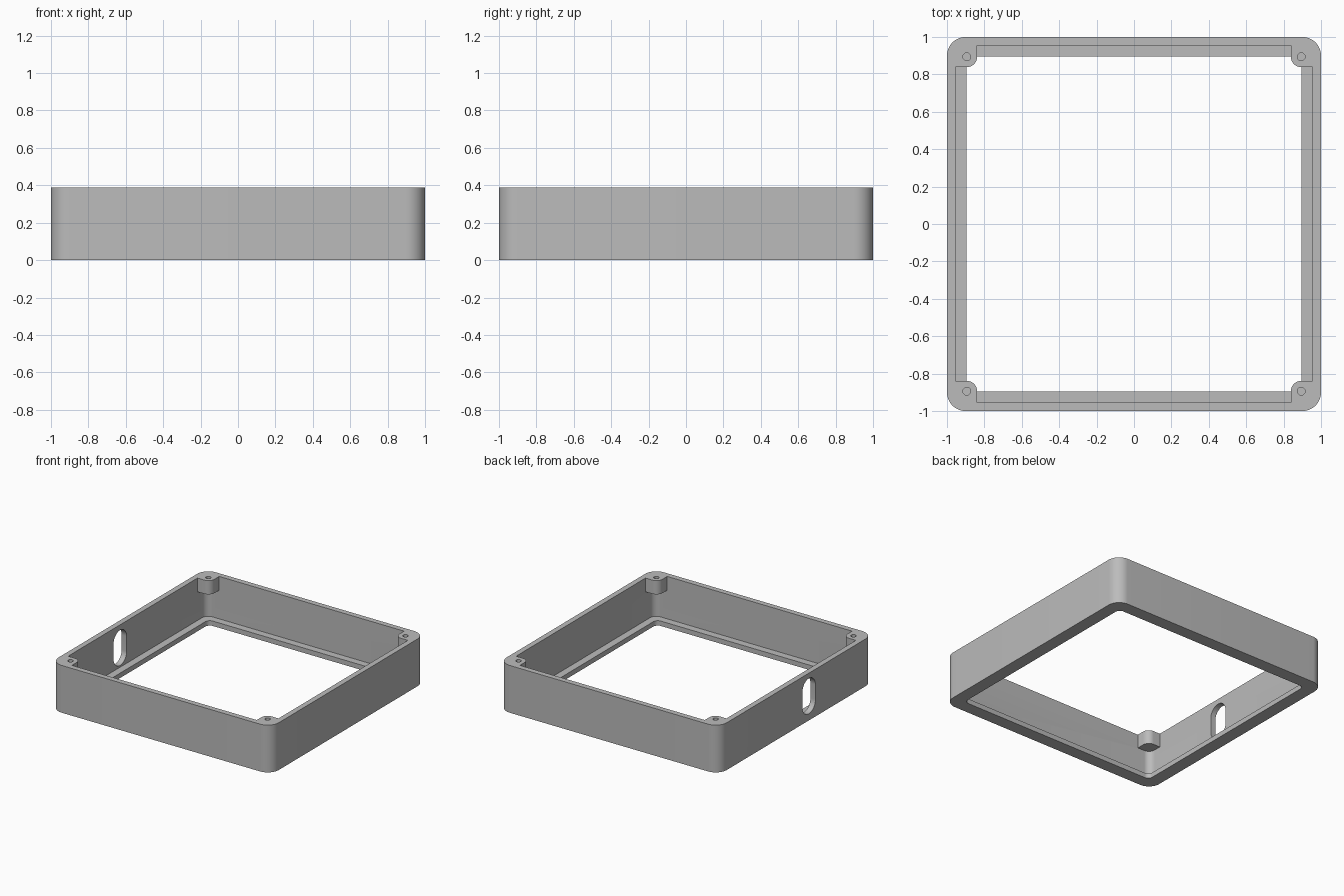
import bpy, bmesh, math

cube = bpy.data.objects.get("Cube")
if cube:
    bpy.data.objects.remove(cube)

HEIGHT = 0.388      # overall height
WALL = 0.955        # half width of the cavity
FLOOR = 0.04        # thickness of the bottom lip
POST = 0.894        # centre of each screw post
POST_R = 0.055
POST_BOTTOM = 0.275

grey = bpy.data.materials.new("plain grey")
grey.use_nodes = True
colour = (0.5, 0.5, 0.5, 1)
grey.diffuse_color = colour
grey.node_tree.nodes["Principled BSDF"].inputs["Base Color"].default_value = colour


def rounded(half_x, half_y, radius, steps=12):
    """Outline of a rounded rectangle, anticlockwise."""
    points = []
    for i, (sx, sy) in enumerate([(1, 1), (-1, 1), (-1, -1), (1, -1)]):
        for k in range(steps + 1):
            a = math.pi / 2 * (i + k / steps)
            points.append((sx * (half_x - radius) + radius * math.cos(a),
                           sy * (half_y - radius) + radius * math.sin(a)))
    return points


def circle(x, y, radius, steps=24):
    return [(x + radius * math.cos(math.tau * k / steps),
             y + radius * math.sin(math.tau * k / steps)) for k in range(steps)]


def prism(name, outline, low, high, axis="z"):
    """Extrude an outline between two heights; axis x takes (y, z) points."""
    place = (lambda u, v, w: (u, v, w)) if axis == "z" else (lambda u, v, w: (w, u, v))
    bm = bmesh.new()
    face = bm.faces.new([bm.verts.new(place(u, v, low)) for u, v in outline])
    new = bmesh.ops.extrude_face_region(bm, geom=[face])["geom"]
    shift = place(0, 0, high - low)
    bmesh.ops.translate(bm, vec=shift, verts=[g for g in new if isinstance(g, bmesh.types.BMVert)])
    bmesh.ops.remove_doubles(bm, verts=bm.verts, dist=1e-5)
    bmesh.ops.recalc_face_normals(bm, faces=bm.faces)
    mesh = bpy.data.meshes.new(name)
    bm.to_mesh(mesh)
    bm.free()
    mesh.materials.append(grey)
    obj = bpy.data.objects.new(name, mesh)
    bpy.context.collection.objects.link(obj)
    return obj


def cut(target, cutter):
    """Subtract the cutter for good and remove it."""
    mod = target.modifiers.new("cut", "BOOLEAN")
    mod.operation = "DIFFERENCE"
    mod.solver = "EXACT"
    mod.object = cutter
    bpy.context.view_layer.objects.active = target
    bpy.ops.object.modifier_apply(modifier=mod.name)
    bpy.data.objects.remove(cutter)


corners = [(sx, sy) for sx in (-1, 1) for sy in (-1, 1)]

# Cavity shape, with the corner posts left out of it
cavity = prism("cavity", rounded(WALL, WALL, 0.055), FLOOR, 0.5)
for sx, sy in corners:
    outline = [(0.99, POST - POST_R), (0.99, 0.99), (POST - POST_R, 0.99)]
    for k in range(13):
        a = math.pi * (1 + k / 24)
        outline.append((POST + POST_R * math.cos(a), POST + POST_R * math.sin(a)))
    cut(cavity, prism("post", [(sx * x, sy * y) for x, y in outline], POST_BOTTOM, 0.6))

# Frame body, hollowed, with an open bottom inside a narrow lip
frame = prism("square_frame", rounded(1, 1, 0.1), 0, HEIGHT)
cut(frame, cavity)
cut(frame, prism("opening", rounded(0.895, 0.895, 0.04), -0.1, 0.1))

# Upright cable slot through one side wall
slot = [(y - 0.165, z + 0.2) for y, z in rounded(0.085, 0.145, 0.0849)]
cut(frame, prism("slot", slot, -1.1, -0.92, axis="x"))

# Blind screw holes in the posts
for sx, sy in corners:
    cut(frame, prism("screw_hole", circle(sx * POST, sy * POST, 0.021), HEIGHT - 0.09, 0.5))

bpy.ops.object.select_all(action="DESELECT")
frame.select_set(True)
bpy.context.view_layer.objects.active = frame
bpy.ops.object.shade_smooth_by_angle(angle=math.radians(30))
